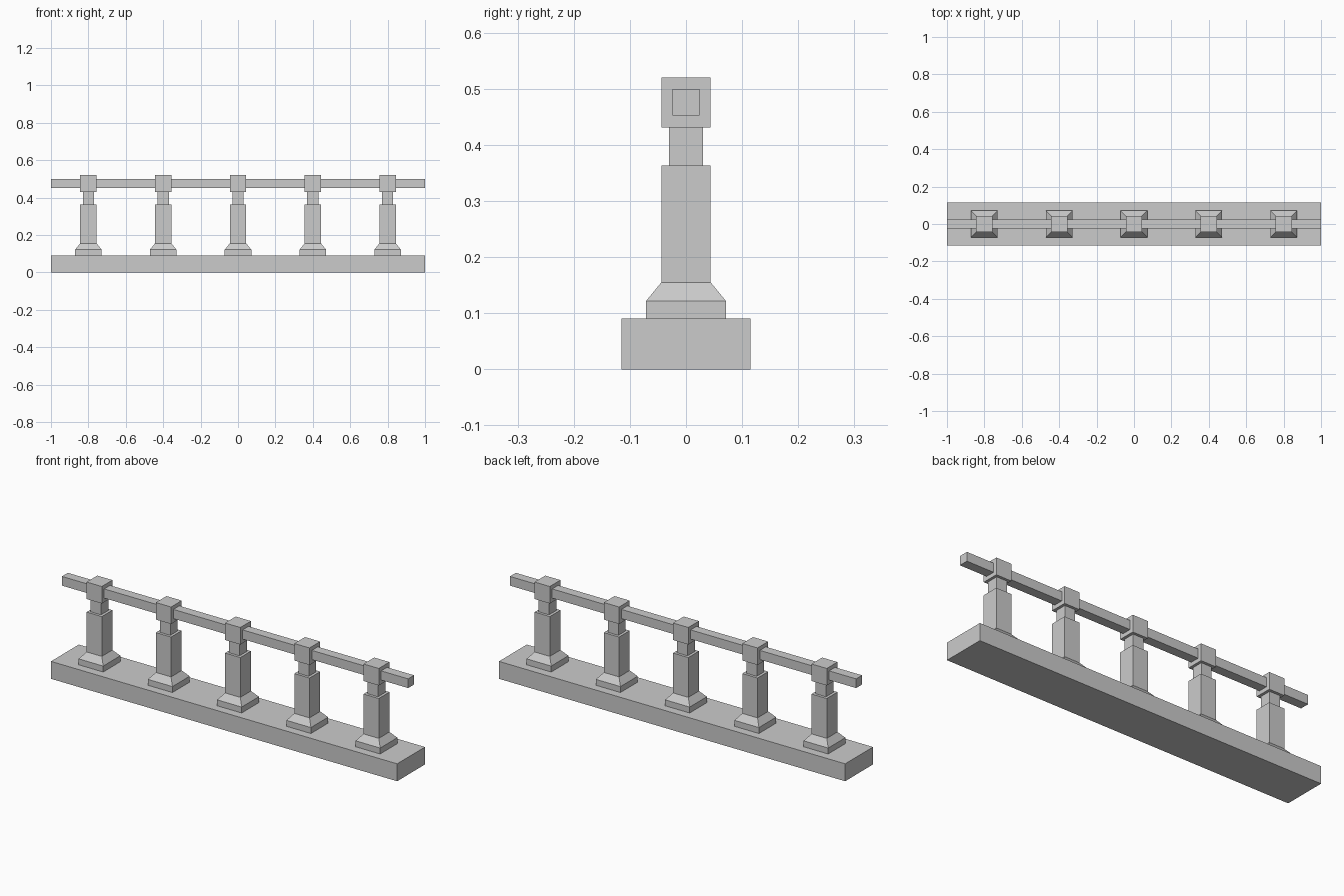
import bpy
import bmesh

# Remove the default cube only
cube = bpy.data.objects.get("Cube")
if cube:
    bpy.data.objects.remove(cube, do_unlink=True)

# Single stone colour
STONE = (0.6, 0.6, 0.6, 1.0)
stone = bpy.data.materials.new("grey_stone")
stone.use_nodes = True
stone.diffuse_color = STONE
stone.node_tree.nodes["Principled BSDF"].inputs["Base Color"].default_value = STONE


def stacked_block(name, rings, x=0.0):
    """Close a stack of rectangular rings (half x, half y, height) into a solid."""
    bm = bmesh.new()
    loops = []
    for hx, hy, z in rings:
        corners = ((-hx, -hy), (hx, -hy), (hx, hy), (-hx, hy))
        loops.append([bm.verts.new((cx, cy, z)) for cx, cy in corners])
    bm.faces.new(loops[0][::-1])
    bm.faces.new(loops[-1])
    for low, high in zip(loops, loops[1:]):
        for i in range(4):
            j = (i + 1) % 4
            bm.faces.new((low[i], low[j], high[j], high[i]))
    bmesh.ops.recalc_face_normals(bm, faces=bm.faces)
    mesh = bpy.data.meshes.new(name)
    bm.to_mesh(mesh)
    bm.free()
    mesh.materials.append(stone)
    obj = bpy.data.objects.new(name, mesh)
    obj.location.x = x
    bpy.context.collection.objects.link(obj)
    return obj


# Long plinth and the square handrail running through the post caps
stacked_block("plinth", [(1, 0.115, 0), (1, 0.115, 0.091)])
stacked_block("handrail", [(1, 0.0245, 0.452), (1, 0.0245, 0.5)])

# Post outline: footing, sloped shoulder, shaft, narrow neck, cap
FOOT, SHAFT, NECK = 0.071, 0.044, 0.03
post_profile = [
    (FOOT, 0.091), (FOOT, 0.122),
    (SHAFT, 0.155), (SHAFT, 0.363),
    (NECK, 0.363), (NECK, 0.431),
    (SHAFT, 0.431), (SHAFT, 0.52),
]
post_rings = [(half, half, z) for half, z in post_profile]

# Five evenly spaced posts
for i in range(5):
    stacked_block(f"post_{i + 1}", post_rings, x=(i - 2) * 0.4)
